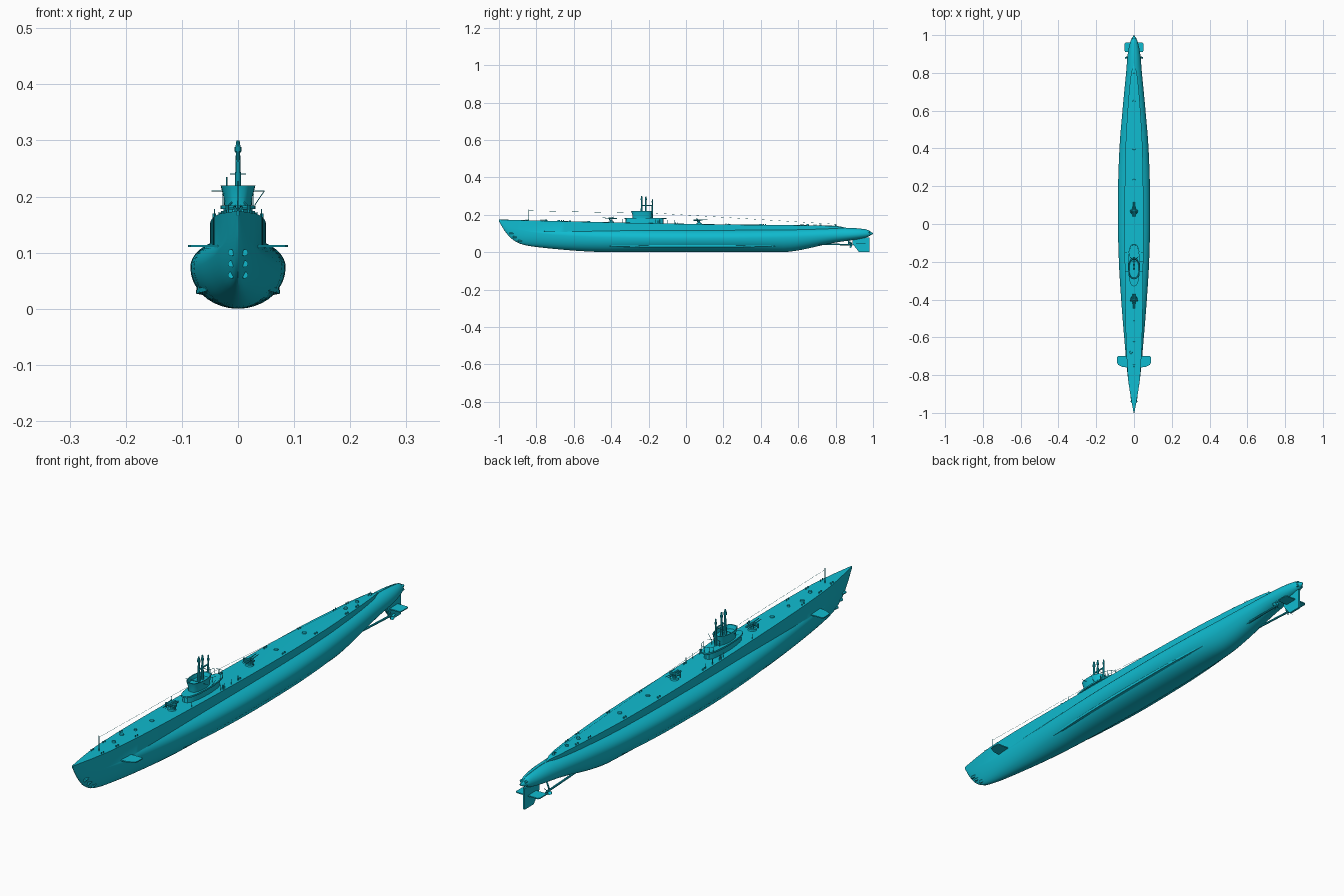
import bpy, bmesh, math
from mathutils import Vector

if "Cube" in bpy.data.objects:
    bpy.data.objects.remove(bpy.data.objects["Cube"])

paint = bpy.data.materials.new("hull_paint")
paint.diffuse_color = (0.005, 0.50, 0.63, 1)
paint.use_nodes = True
paint.node_tree.nodes["Principled BSDF"].inputs["Base Color"].default_value = paint.diffuse_color


def finish(name, bm, angle=30):
    bmesh.ops.remove_doubles(bm, verts=bm.verts, dist=1e-5)
    bmesh.ops.recalc_face_normals(bm, faces=bm.faces)
    me = bpy.data.meshes.new(name)
    bm.to_mesh(me)
    bm.free()
    ob = bpy.data.objects.new(name, me)
    bpy.context.collection.objects.link(ob)
    me.materials.append(paint)
    bpy.ops.object.select_all(action='DESELECT')
    ob.select_set(True)
    bpy.context.view_layer.objects.active = ob
    bpy.ops.object.shade_smooth_by_angle(angle=math.radians(angle))
    return ob


def add_loft(bm, rings):
    rows = [[bm.verts.new(p) for p in r] for r in rings]
    n = len(rows[0])
    for a, b in zip(rows, rows[1:]):
        for i in range(n):
            bm.faces.new((a[i], a[(i + 1) % n], b[(i + 1) % n], b[i]))
    bm.faces.new(rows[0])
    bm.faces.new(rows[-1][::-1])


def loft(name, rings, mirror=False):
    bm = bmesh.new()
    add_loft(bm, rings)
    if mirror:
        add_loft(bm, [[(-x, y, z) for x, y, z in r] for r in rings])
    return finish(name, bm)


def rods(name, items, sides=8, mirror=False):
    """Round bars and cones, each (start, end, start radius, end radius)."""
    bm = bmesh.new()
    if mirror:
        items = items + [((-p[0], p[1], p[2]), (-q[0], q[1], q[2]), a, b) for p, q, a, b in items]
    for p, q, a, b in items:
        p, q = Vector(p), Vector(q)
        rot = (q - p).to_track_quat('Z', 'Y')
        ring = [Vector((math.cos(k * math.tau / sides), math.sin(k * math.tau / sides), 0)) for k in range(sides)]
        add_loft(bm, [[c + rot @ (v * r) for v in ring] for c, r in ((p, a), (q, b))])
    return finish(name, bm)


def curve(*pts):
    """Smooth monotone interpolation through (y, value) points."""
    s = [(b[1] - a[1]) / (b[0] - a[0]) for a, b in zip(pts, pts[1:])]
    m = [s[0]] + [2 * a * b / (a + b) if a * b > 0 else 0 for a, b in zip(s, s[1:])] + [s[-1]]

    def f(y):
        i = 0
        while i < len(s) - 1 and y > pts[i + 1][0]:
            i += 1
        h = pts[i + 1][0] - pts[i][0]
        t = (y - pts[i][0]) / h
        return ((2*t**3 - 3*t*t + 1) * pts[i][1] + (t**3 - 2*t*t + t) * h * m[i]
                + (3*t*t - 2*t**3) * pts[i + 1][1] + (t**3 - t*t) * h * m[i + 1])
    return f


# Hull lines: keel height, half beam, height of beam, pressure hull top, deck half width, deck height
keel = curve((-1, .165), (-.97, .115), (-.93, .07), (-.88, .043), (-.8, .028), (-.5, .003), (-.4, 0), (.5, 0), (.8, .052), (.96, .078), (1, .098))
beam = curve((-1, .002), (-.9, .02), (-.8, .034), (-.6, .052), (-.4, .068), (-.2, .08), (0, .085), (.2, .084), (.4, .077), (.6, .061), (.8, .042), (.9, .033), (.97, .018), (1, .001))
wide = curve((-1, .168), (-.95, .14), (-.85, .112), (-.7, .092), (-.4, .078), (0, .074), (.5, .078), (.8, .09), (1, .1))
top = curve((-1, .17), (-.9, .15), (-.7, .13), (0, .127), (.5, .128), (.85, .13), (.96, .122), (1, .102))
deck_w = curve((-1, .002), (-.9, .02), (-.8, .033), (-.6, .043), (-.4, .047), (0, .05), (.2, .049), (.4, .045), (.6, .034), (.8, .015), (.85, .001), (1, .0005))
deck = curve((-1, .174), (-.6, .164), (-.2, .155), (.2, .148), (.6, .144), (.8, .14), (.85, .13), (1, .05))


def skin(y, t):
    h = wide(y) - keel(y) if t < 0 else top(y) - wide(y)
    return (beam(y) * math.cos(t), y, wide(y) + h * math.sin(t))


def section(y):
    d = min(deck_w(y), beam(y))
    half = [skin(y, -math.pi / 2 * (1 - k / 9)) for k in range(1, 10)]
    t_end = math.acos(min(1, d / beam(y)))
    half += [skin(y, t_end * k / 6) for k in range(1, 7)]
    zd = max(deck(y), half[-1][2])
    half.append((d, y, zd))
    return [(0, y, keel(y))] + half + [(0, y, zd + .001)] + [(-x, y, z) for x, y, z in half[::-1]]


loft("hull", [section(-math.cos(math.pi * k / 80)) for k in range(81)])

# Bilge keels along both sides
bilge = []
for k in range(25):
    y = -.42 + .9 * k / 24
    t, g = -.62, math.sin(math.pi * k / 24) ** .5
    a, b, p = skin(y, t + .1 * g + .01), skin(y, t - .1 * g - .01), skin(y, t)
    bilge.append([a, (p[0] + .007 * g * .8, y, p[2] - .007 * g * .6), b])
loft("bilge_keel", bilge, mirror=True)


# Diving planes and rudder
def plane(name, pts, z, th):
    loft(name, [[(x, y, z + s * th / 2) for x, y in pts] for s in (-1, 1)], mirror=True)


plane("bow_plane", [(.025, -.76), (.06, -.757), (.085, -.745), (.089, -.735), (.089, -.705), (.085, -.7), (.025, -.7)], .112, .004)
plane("stern_plane", [(0, .91), (.045, .91), (.05, .917), (.05, .955), (.045, .96), (0, .96)], .045, .004)
rudder = [(.925, 0), (.98, 0), (.98, .08), (.89, .08), (.89, .045), (.91, .02)]
loft("rudder", [[(x, y, z) for y, z in rudder] for x in (-.004, .004)])

# Propeller shafts, struts and screws
rods("propeller_shaft", [((.025, .66, .045), (.032, .885, .04), .004, .004),
                         ((.032, .87, .04), (.015, .87, .08), .003, .003),
                         ((.032, .875, .04), (.032, .895, .04), .005, .002)], mirror=True)
bm = bmesh.new()
for sx in (-1, 1):
    for k in range(4):
        a = k * math.pi / 2 + .4
        add_loft(bm, [[(sx * .032 + r * math.cos(a + o), .88 + o * .012, .04 + r * math.sin(a + o))
                       for r, o in ((.003, -.3), (.013, -.45), (.018, 0), (.013, .45), (.003, .3))],
                      [(sx * .032 + r * math.cos(a + o), .882 + o * .012, .04 + r * math.sin(a + o))
                       for r, o in ((.003, -.3), (.013, -.45), (.018, 0), (.013, .45), (.003, .3))]])
finish("propellers", bm)

# Torpedo tube doors at bow and stern
doors = []
for z, y in ((.06, -.893), (.08, -.92), (.1, -.94)):
    doors.append(((.008, y + .03, z), (.012, y - .004, z), .006, .006))
doors += [((.009, .94, z), (.009, .985, z), .005, .005) for z in (.094, .108)]
rods("torpedo_tube_doors", doors, 12, mirror=True)


# Conning tower: rounded hulls stacked in tiers
def oval(y0, y1, w, z, power=.7):
    out = []
    for k in range(24):
        c, s = math.cos(k * math.tau / 24), math.sin(k * math.tau / 24)
        out.append((w * math.copysign(abs(c) ** power, c), (y0 + y1) / 2 + (y1 - y0) / 2 * s, z))
    return out


loft("tower_base", [oval(-.325, -.12, .027, .15), oval(-.322, -.12, .026, .178)])
loft("tower_platform", [oval(-.33, -.105, .031, .178), oval(-.33, -.105, .031, .184)])
loft("bridge", [oval(-.285, -.185, .024, .18), oval(-.287, -.183, .026, .2), oval(-.293, -.18, .031, .22),
                oval(-.288, -.185, .028, .22), oval(-.284, -.19, .025, .206)])

# Periscopes and masts
masts = []
for y, r, h in ((-.237, .007, .3), (-.215, .0065, .298), (-.18, .005, .285)):
    masts += [((0, y, .18), (0, y, .265), r, r * .6), ((0, y, .26), (0, y, h - .015), r * .5, r * .5),
              ((0, y, h - .02), (0, y, h - .012), r * .85, r * .85), ((0, y, h - .015), (0, y, h), r * .7, r * .4)]
masts += [((-.014, -.2, .24), (.014, -.2, .24), .001, .001), ((-.047, -.25, .21), (.047, -.25, .21), .0008, .0008),
          ((.03, -.2, .185), (.047, -.2, .21), .0008, .0008), ((-.02, -.19, .22), (-.02, -.19, .235), .001, .001),
          ((0, -.237, .25), (0, -.18, .25), .003, .003)]
rods("periscopes_and_masts", masts, 10)

# Platform railing
rail, prev = [], None
for x, y, z in oval(-.185, -.11, .028, .184)[::2]:
    p = (x, y, .204)
    rail.append(((x, y, .184), p, .0007, .0007))
    if prev:
        rail.append((prev, p, .0007, .0007))
    prev = p
rods("platform_rail", rail, 5)

# Deck guns, twin barrels on pedestals
for name, y, d in (("fore_gun", -.4, -1), ("aft_gun", .07, 1)):
    z = deck(y)
    gun = [((0, y, z), (0, y, z + .006), .016, .014), ((0, y, z + .005), (0, y, z + .016), .007, .006),
           ((-.02, y, z + .021), (.02, y, z + .021), .004, .004)]
    for x in (-.005, .005):
        gun += [((x, y - d * .03, z + .021), (x, y + d * .015, z + .022), .004, .0035),
                ((x, y + d * .01, z + .022), (x, y + d * .046, z + .025), .0018, .0013)]
    for x in (-.019, .019):
        gun += [((x, y - .008, z + .01), (x, y - .008, z + .026), .003, .003),
                ((x, y, z + .021), (x * .6, y - d * .015, z + .03), .002, .002)]
    rods(name, gun, 10)

# Deck hatches and capstans
hatches = []
for x, y, r, h in ((0, -.75, .007, .008), (-.016, -.68, .008, .006), (0, -.62, .006, .006), (0, -.52, .009, .004),
                   (0, .23, .009, .004), (0, .4, .009, .005), (0, .65, .007, .007), (0, .72, .006, .007), (0, .8, .005, .008)):
    hatches.append(((x, y, deck(y) - .002), (x, y, deck(y) + h), r, r * .85))
rods("deck_hatches", hatches, 12)

# Paired bollards and stanchions beside the tower
posts = []
for y in (-.85, -.77, -.66, -.05, .22, .42, .62, .69):
    for o in (-.006, .006):
        posts.append(((deck_w(y) * .8, y + o, deck(y) - .002), (deck_w(y) * .8, y + o, deck(y) + .006), .0022, .0025))
for y in (-.34, -.165, -.14, -.1, -.06):
    posts.append(((.042, y, deck(y) - .002), (.042, y, deck(y) + .02), .001, .001))
posts += [((.042, -.15, .153), (.042, -.15, .17), .003, .003)]
rods("bollards_and_stanchions", posts, 8, mirror=True)

# Bow mast and aerial wires
rods("bow_mast_and_wires", [((0, -.84, .165), (0, -.84, .228), .0016, .001),
                            ((0, -.84, .222), (0, -.3, .21), .0004, .0004),
                            ((0, -.18, .21), (0, .8, .15), .0004, .0004),
                            ((0, .78, .138), (0, .8, .152), .001, .001)], 5)
